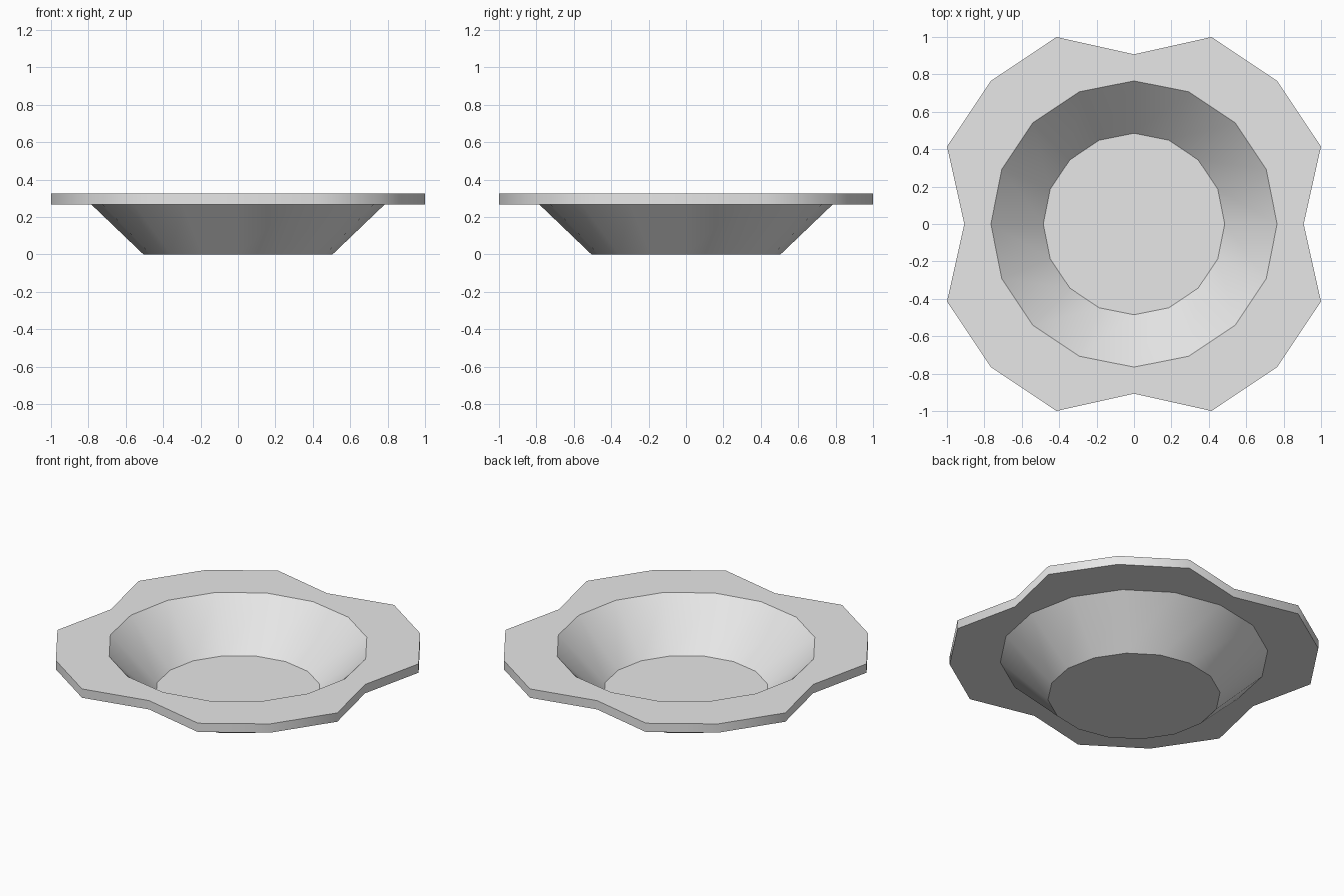
import bpy
import bmesh
from math import cos, sin, tau

if "Cube" in bpy.data.objects:
    bpy.data.objects.remove(bpy.data.objects["Cube"], do_unlink=True)

SIDES = 16
RIM_R, NOTCH_R = 1.082, 0.907

# Plain grey material
grey = bpy.data.materials.new("light_grey")
grey.use_nodes = True
colour = (0.8, 0.8, 0.8, 1.0)
grey.diffuse_color = colour
grey.node_tree.nodes["Principled BSDF"].inputs["Base Color"].default_value = colour


def ring(bm, radius, z, notched=False):
    """One ring of vertices, pulled in at every quarter turn if notched."""
    verts = []
    for i in range(SIDES):
        r = NOTCH_R if notched and i % 4 == 0 else radius
        a = tau * i / SIDES
        verts.append(bm.verts.new((r * cos(a), r * sin(a), z)))
    return verts


bm = bmesh.new()

# Cross-section from the outer base, around the rim, down to the inner floor
rings = [
    ring(bm, 0.505, 0.0),
    ring(bm, 0.785, 0.268),
    ring(bm, RIM_R, 0.268, True),
    ring(bm, RIM_R, 0.325, True),
    ring(bm, 0.765, 0.325),
    ring(bm, 0.485, 0.045),
]
for low, high in zip(rings, rings[1:]):
    for i in range(SIDES):
        j = (i + 1) % SIDES
        bm.faces.new((low[i], low[j], high[j], high[i])).smooth = True

# Base underside and inner floor
bm.faces.new(rings[0][::-1])
bm.faces.new(rings[-1])

# Smooth around the walls, crisp along every ring
for loop in rings:
    for i in range(SIDES):
        bm.edges.get((loop[i - 1], loop[i])).smooth = False

bmesh.ops.recalc_face_normals(bm, faces=bm.faces)
mesh = bpy.data.meshes.new("bowl")
bm.to_mesh(mesh)
bm.free()
mesh.materials.append(grey)
bowl = bpy.data.objects.new("bowl", mesh)
bpy.context.collection.objects.link(bowl)
